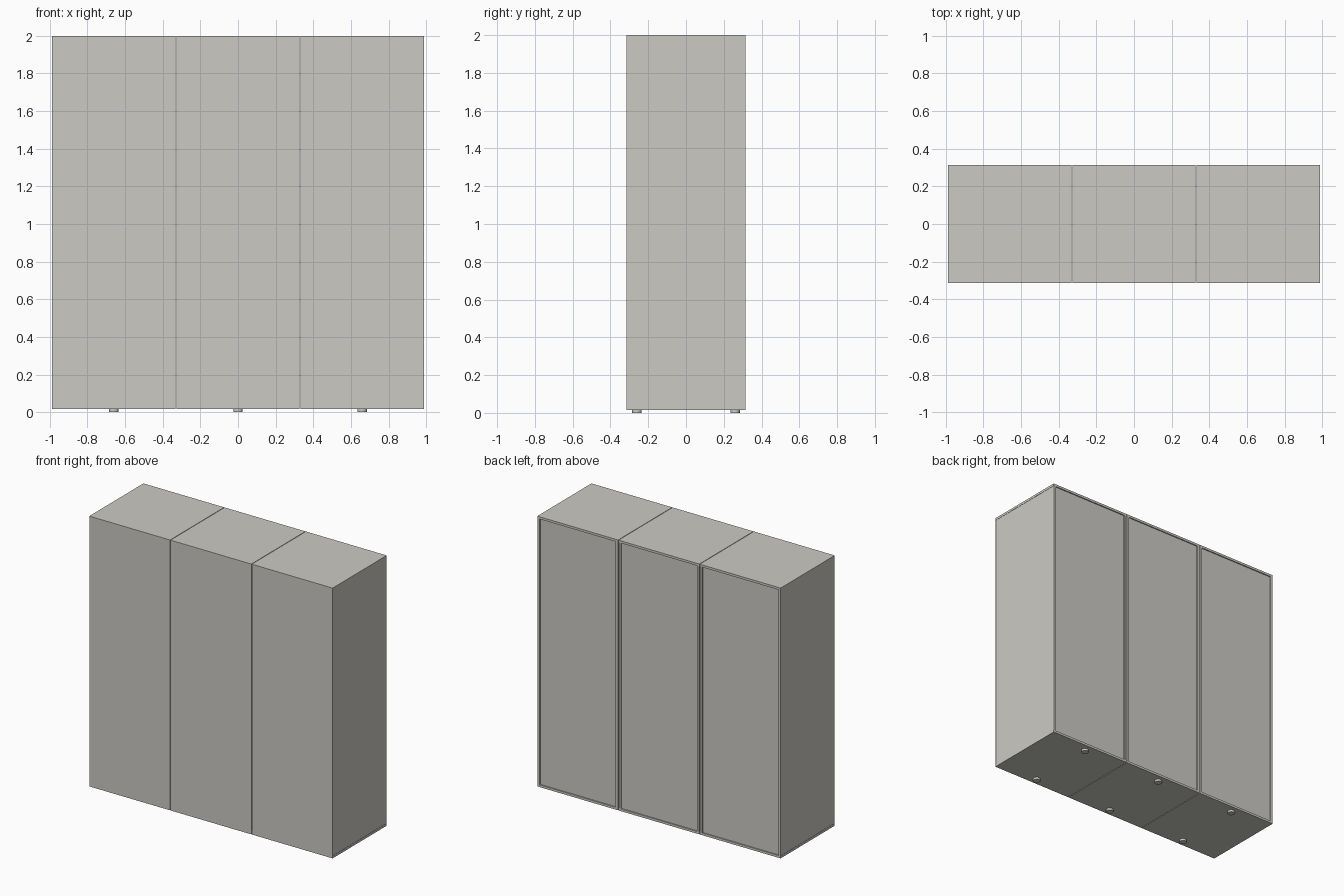
import bpy

if "Cube" in bpy.data.objects:
    bpy.data.objects.remove(bpy.data.objects["Cube"], do_unlink=True)

paint = bpy.data.materials.new("warm_grey")
paint.use_nodes = True
colour = (0.60, 0.59, 0.55, 1)
paint.diffuse_color = colour
paint.node_tree.nodes["Principled BSDF"].inputs["Base Color"].default_value = colour


def finish(name):
    obj = bpy.context.object
    obj.name = name
    obj.data.materials.append(paint)
    return obj


def box(name, x, y, z):
    """Box from (low, high) ranges on each axis."""
    ranges = (x, y, z)
    bpy.ops.mesh.primitive_cube_add(size=1, location=[(a + b) / 2 for a, b in ranges])
    obj = finish(name)
    obj.scale = [b - a for a, b in ranges]
    bpy.ops.object.transform_apply(location=False, rotation=False, scale=True)


PITCH, HALF, DEPTH = 0.66, 0.328, 0.314
BASE, TOP, BOARD, STEP = 0.016, 2.0, 0.017, 0.002

for label, column in (("right", -1), ("middle", 0), ("left", 1)):
    cx = column * PITCH
    width = (cx - HALF, cx + HALF)
    depth = (-DEPTH + STEP, DEPTH)

    # Carcass boards
    box(label + "_top_board", width, depth, (TOP - BOARD, TOP))
    box(label + "_bottom_board", width, depth, (BASE, BASE + BOARD))
    for end, side in (("right", -1), ("left", 1)):
        outer = cx + side * (HALF - STEP)
        inner = outer - side * BOARD
        box(f"{label}_{end}_side_board", sorted((outer, inner)), depth,
            (BASE + BOARD, TOP - BOARD))

    # Recessed back and full height door
    inside = HALF - STEP - BOARD
    box(label + "_back_panel", (cx - inside, cx + inside),
        (DEPTH - 0.016, DEPTH - 0.008), (BASE + BOARD, TOP - BOARD))
    box(label + "_door", width, (-DEPTH, -DEPTH + STEP), (BASE, TOP))

    # Round feet
    for place, y in (("front", -0.26), ("back", 0.26)):
        bpy.ops.mesh.primitive_cylinder_add(vertices=32, radius=0.025, depth=BASE,
                                            location=(cx, y, BASE / 2))
        finish(f"{label}_{place}_foot")
        bpy.ops.object.shade_smooth_by_angle()
